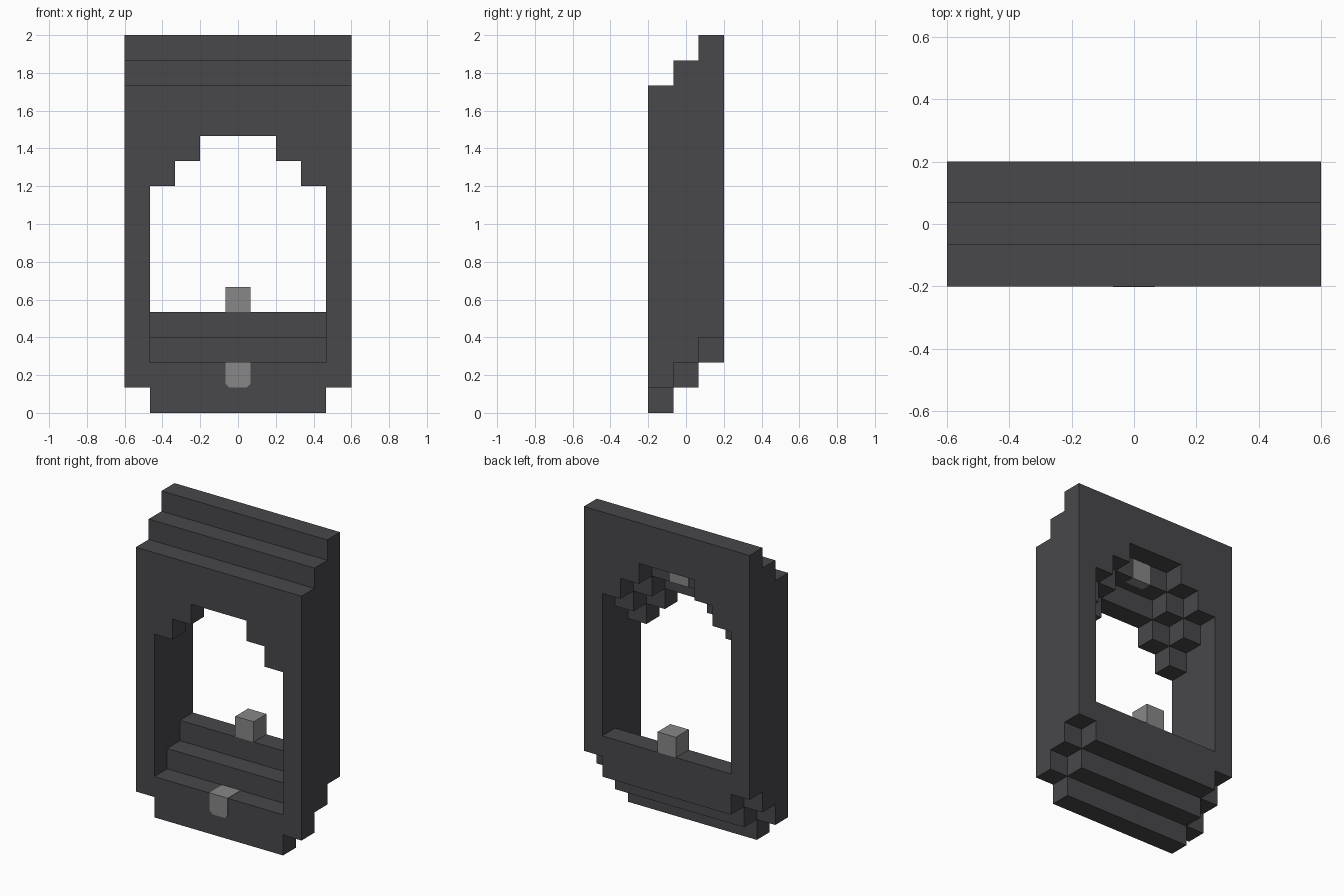
import bpy, bmesh
from mathutils import Vector

if "Cube" in bpy.data.objects:
    bpy.data.objects.remove(bpy.data.objects["Cube"], do_unlink=True)

U = 2 / 15          # edge of one building block
LAYERS = 3          # depth in blocks; each layer sits one block higher
LIP = 0.002         # how far inlaid stones stand proud


def material(name, color):
    mat = bpy.data.materials.new(name)
    mat.use_nodes = True
    mat.diffuse_color = (*color, 1)
    bsdf = mat.node_tree.nodes["Principled BSDF"]
    bsdf.inputs["Base Color"].default_value = (*color, 1)
    return mat


dark = material("dark stone", (0.065, 0.063, 0.070))
grey = material("grey stone", (0.242, 0.242, 0.242))


def finish(name, bm, mat):
    bmesh.ops.recalc_face_normals(bm, faces=bm.faces)
    mesh = bpy.data.meshes.new(name)
    bm.to_mesh(mesh)
    bm.free()
    mesh.materials.append(mat)
    obj = bpy.data.objects.new(name, mesh)
    bpy.context.collection.objects.link(obj)
    return obj


def place(x, y, z):
    """Block coordinates (x centred, y from the front) to model space."""
    return Vector((x, y - LAYERS / 2, z)) * U


def box(name, low, high, mat):
    bm = bmesh.new()
    a, b = place(*low), place(*high)
    bmesh.ops.create_cube(bm, size=1)
    for v in bm.verts:
        v.co = (a + b) / 2 + v.co * (b - a)
    return finish(name, bm, mat)


# Frame: mirrored beams, each (x from, x to, z from, z to), leaning up a step per layer
cells = set()


def beam(x0, x1, z0, z1):
    for k in range(LAYERS):
        for x in range(x0, x1 + 1):
            for z in range(z0 + k, z1 + k):
                cells.update({(x, k, z), (-x, k, z)})


beam(0, 3, 0, 2)      # sill
beam(4, 4, 1, 13)     # posts
beam(0, 3, 11, 13)    # lintel
beam(2, 3, 10, 11)    # upper arch step
beam(3, 3, 9, 10)     # lower arch step

# Keep only the outside faces of the frame and merge flat areas
bm = bmesh.new()
for cell in sorted(cells):
    centre = Vector(cell) + Vector((0, 0.5, 0.5))
    for axis in range(3):
        for side in (-1, 1):
            step = [0, 0, 0]
            step[axis] = side
            if tuple(c + s for c, s in zip(cell, step)) in cells:
                continue
            n = Vector(step) / 2
            p, q = Vector(), Vector()
            p[(axis + 1) % 3] = 0.5
            q[(axis + 2) % 3] = 0.5
            corners = (p + q, q - p, -p - q, p - q)
            bm.faces.new([bm.verts.new(place(*(centre + n + c))) for c in corners])
bmesh.ops.remove_doubles(bm, verts=bm.verts, dist=U / 100)
bmesh.ops.recalc_face_normals(bm, faces=bm.faces)
bmesh.ops.dissolve_limit(bm, angle_limit=0.01, verts=bm.verts, edges=bm.edges)
finish("window_frame", bm, dark)

# Loose stone on the rear sill
box("sill_stone", (-0.5, 2, 4), (0.5, 3, 5), grey)

# Keystone inlaid under the middle layer of the arch
e = LIP / U
box("keystone", (-0.5, 1.5, 12 - e), (0.5, 2 + e, 13), grey)

# Front stone inlaid in the lowest step, lower corners cut
bm = bmesh.new()
cut = 0.17
outline = [(-0.5, 2 + e), (-0.5, 1 + cut), (cut - 0.5, 1),
           (0.5 - cut, 1), (0.5, 1 + cut), (0.5, 2 + e)]
face = bm.faces.new([bm.verts.new(place(x, -e, z)) for x, z in outline])
back = bmesh.ops.extrude_face_region(bm, geom=[face])["geom"]
bmesh.ops.translate(bm, vec=(0, U * (1 + e), 0),
                    verts=[g for g in back if isinstance(g, bmesh.types.BMVert)])
finish("front_stone", bm, grey)
